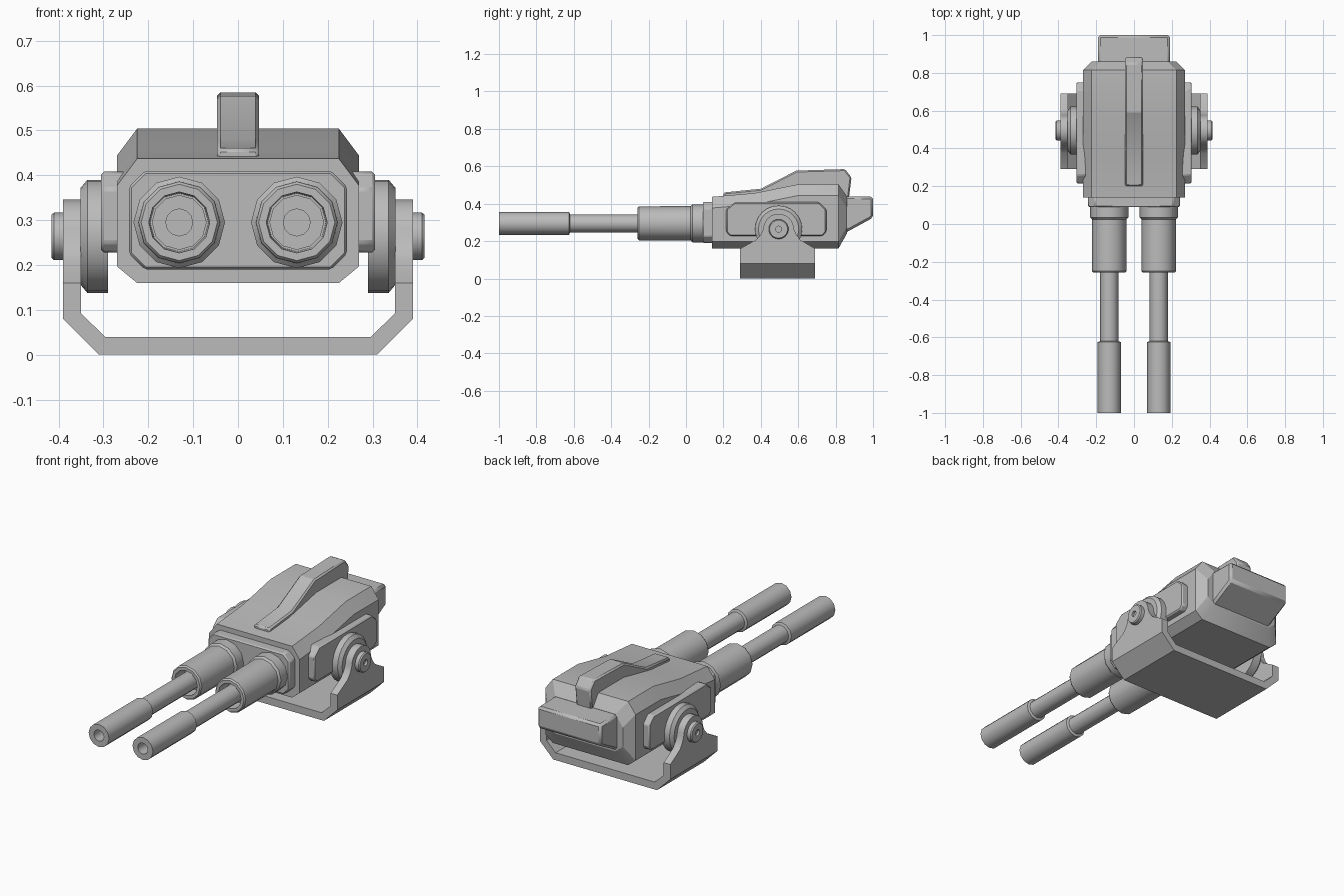
import bpy, bmesh, math
from mathutils import Vector

cube = bpy.data.objects.get("Cube")
if cube:
    bpy.data.objects.remove(cube, do_unlink=True)

grey = bpy.data.materials.new("plain grey metal")
grey.use_nodes = True
color = (0.5, 0.5, 0.5, 1)
grey.diffuse_color = color
grey.node_tree.nodes["Principled BSDF"].inputs["Base Color"].default_value = color


def loft(name, rings, bevel=0, angle=25):
    """Skin a list of equal-length point rings and cap both ends."""
    bm = bmesh.new()
    loops = [[bm.verts.new(p) for p in ring] for ring in rings]
    n = len(loops[0])
    for a, b in zip(loops, loops[1:]):
        for i in range(n):
            j = (i + 1) % n
            bm.faces.new((a[i], a[j], b[j], b[i]))
    bm.faces.new(loops[0])
    bm.faces.new(loops[-1])
    bmesh.ops.recalc_face_normals(bm, faces=bm.faces)
    mesh = bpy.data.meshes.new(name)
    bm.to_mesh(mesh)
    bm.free()
    obj = bpy.data.objects.new(name, mesh)
    bpy.context.collection.objects.link(obj)
    mesh.materials.append(grey)
    if bevel:
        mod = obj.modifiers.new("edge bevel", 'BEVEL')
        mod.width = bevel
        mod.segments = 1
        mod.limit_method = 'ANGLE'
        mod.angle_limit = math.radians(40)
    bpy.ops.object.select_all(action='DESELECT')
    obj.select_set(True)
    bpy.context.view_layer.objects.active = obj
    bpy.ops.object.shade_smooth_by_angle(angle=math.radians(angle))
    return obj


def prism_x(name, yz, x0, x1, bevel=0):
    return loft(name, [[(x, y, z) for y, z in yz] for x in (x0, x1)], bevel)


def prism_y(name, xz, y0, y1, bevel=0):
    return loft(name, [[(x, y, z) for x, z in xz] for y in (y0, y1)], bevel)


def lathe(name, profile, centre, axis, sides):
    """Turn (radius, distance) pairs about the x or y axis."""
    rings = []
    for r, d in profile:
        ring = []
        for i in range(sides):
            t = math.tau * i / sides
            u, v = r * math.sin(t), r * math.cos(t)
            ring.append(Vector(centre) + Vector((d, u, v) if axis == 'x' else (u, d, v)))
        rings.append(ring)
    return loft(name, rings, angle=35)


def octagon(hw, bottom, top, cx, low, high):
    return [(hw - cx, bottom), (hw, bottom + low), (hw, top - high), (hw - cx, top),
            (cx - hw, top), (-hw, top - high), (-hw, bottom + low), (cx - hw, bottom)]


# Main housing, lofted front to back
sections = [(0.14, 0.27, 0.16, 0.437), (0.37, 0.27, 0.16, 0.457), (0.60, 0.27, 0.16, 0.504),
            (0.815, 0.27, 0.16, 0.504), (0.86, 0.225, 0.24, 0.44)]
loft("housing", [[(x, y, z) for x, z in octagon(hw, lo, hi, 0.045, 0.037, 0.06)]
                 for y, hw, lo, hi in sections])

# Front plate
prism_y("front_plate", octagon(0.243, 0.19, 0.41, 0.035, 0.035, 0.035), 0.09, 0.16, 0.006)

# Rear block
rear = [(0.8, 0.44), (1.0, 0.437), (1.0, 0.325), (0.84, 0.238), (0.8, 0.238)]
prism_x("rear_block", rear, -0.19, 0.19, 0.012)

# Top spine that folds down the back
spine = [(0.2, 0.43), (0.2, 0.46), (0.4, 0.48), (0.59, 0.577), (0.85, 0.585),
         (0.885, 0.54), (0.87, 0.42), (0.8, 0.42), (0.8, 0.48), (0.6, 0.48), (0.4, 0.44)]
prism_x("top_spine", spine, -0.047, 0.047, 0.008)

# Mounting bracket: folded floor strip
outer = [(-0.39, 0.16), (-0.39, 0.08), (-0.31, 0), (0.31, 0), (0.39, 0.08), (0.39, 0.16)]
inner = [(0.35, 0.16), (0.35, 0.092), (0.296, 0.04), (-0.296, 0.04), (-0.35, 0.092), (-0.35, 0.16)]
prism_y("bracket_floor", outer + inner, 0.29, 0.69)

pivot_y, pivot_z = 0.495, 0.264
arc = [(pivot_y - 0.082 * math.cos(math.pi * i / 12), pivot_z + 0.082 * math.sin(math.pi * i / 12))
       for i in range(13)]
ear = [(0.29, 0.16), (0.375, 0.207), (0.4, 0.235)] + arc + [(0.59, 0.235), (0.61, 0.207), (0.69, 0.16)]
pad = [(0.215, 0.25), (0.235, 0.228), (0.73, 0.228), (0.75, 0.25), (0.75, 0.37),
       (0.71, 0.408), (0.26, 0.408), (0.215, 0.37)]

for s, side in ((1, "left"), (-1, "right")):
    # Side pad, pivot disc, bracket ear and bolt
    prism_x(side + "_side_pad", pad, s * 0.25, s * 0.305, 0.006)
    hub = (0, pivot_y, pivot_z)
    lathe(side + "_pivot_disc", [(r, s * d) for r, d in
          ((0.126, 0.29), (0.126, 0.336), (0.108, 0.351))], hub, 'x', 24)
    prism_x(side + "_bracket_ear", ear, s * 0.35, s * 0.39)
    lathe(side + "_pivot_bolt", [(r, s * d) for r, d in
          ((0.053, 0.38), (0.053, 0.41), (0.048, 0.416), (0.016, 0.416), (0.016, 0.404))],
          hub, 'x', 18)

    # Gun sleeve with collar and hollow front
    gun = (s * 0.131, 0, 0.295)
    lathe(side + "_gun_sleeve", [(0.102, 0.1), (0.102, 0.035), (0.092, 0.025), (0.091, -0.25),
          (0.085, -0.258), (0.068, -0.258), (0.065, -0.18)], gun, 'y', 12)
    # Barrel with thicker, bored muzzle
    lathe(side + "_barrel", [(0.048, -0.15), (0.048, -0.62), (0.061, -0.625), (0.061, -1.0),
          (0.03, -1.0), (0.03, -0.9)], gun, 'y', 12)
